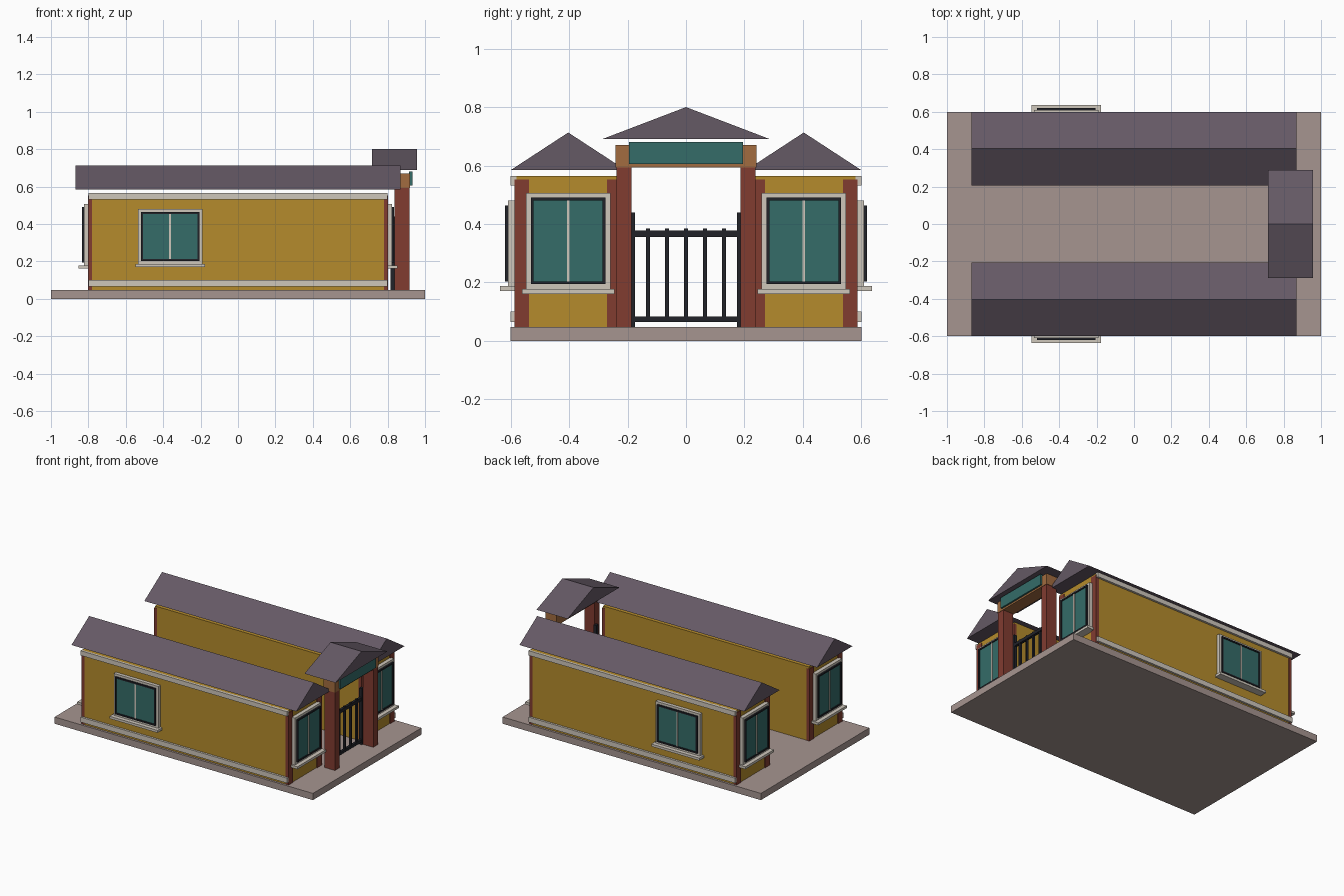
import bpy

if "Cube" in bpy.data.objects:
    bpy.data.objects.remove(bpy.data.objects["Cube"])


def mat(name, rgb):
    m = bpy.data.materials.new(name)
    m.diffuse_color = (*rgb, 1)
    m.use_nodes = True
    m.node_tree.nodes["Principled BSDF"].inputs["Base Color"].default_value = m.diffuse_color
    return m


STONE = mat("stone", (0.38, 0.30, 0.28))
YELLOW = mat("ochre", (0.46, 0.26, 0.025))
RED = mat("brick_red", (0.22, 0.045, 0.03))
CREAM = mat("cream", (0.62, 0.57, 0.50))
ROOF = mat("slate_purple", (0.13, 0.10, 0.13))
GLASS = mat("teal", (0.035, 0.15, 0.14))
DARK = mat("dark_metal", (0.015, 0.016, 0.022))
WOOD = mat("wood", (0.36, 0.15, 0.05))


def mesh(name, verts, faces, material):
    me = bpy.data.meshes.new(name)
    me.from_pydata(verts, [], faces)
    me.materials.append(material)
    ob = bpy.data.objects.new(name, me)
    bpy.context.collection.objects.link(ob)
    return ob


def box(name, x, y, z, material):
    """Box from (min, max) ranges on each axis."""
    x, y, z = sorted(x), sorted(y), sorted(z)
    verts = [(a, b, c) for a in x for b in y for c in z]
    faces = [(0, 1, 3, 2), (4, 6, 7, 5), (0, 4, 5, 1),
             (2, 3, 7, 6), (0, 2, 6, 4), (1, 5, 7, 3)]
    return mesh(name, verts, faces, material)


def gable(name, x, yc, half, z):
    """Closed triangular roof with its ridge along x."""
    verts = [(a, b, c) for a in x
             for b, c in ((yc - half, z[0]), (yc + half, z[0]), (yc, z[1]))]
    faces = [(0, 2, 1), (3, 4, 5), (0, 1, 4, 3), (1, 2, 5, 4), (2, 0, 3, 5)]
    return mesh(name, verts, faces, ROOF)


def window(name, axis, side, wall, c, hw, z0, z1):
    """Window on a wall facing +-axis; c is its centre along the wall."""
    def slab(part, half, out, za, zb, material, start=0.0):
        along = (c - half, c + half)
        depth = (side * (wall + start), side * (wall + out))
        x, y = (depth, along) if axis == "x" else (along, depth)
        box(f"{name}_{part}", x, y, (za, zb), material)

    slab("surround", hw, 0.024, z0, z1, CREAM, -0.005)
    slab("sill", hw + 0.014, 0.052, z0 - 0.017, z0, CREAM, -0.005)
    i, o, t = hw - 0.026, hw - 0.016, 0.01      # inner and outer sash sizes
    a, b = z0 + 0.026, z1 - 0.026
    slab("glass", i, 0.029, a, b, GLASS, 0.02)
    slab("sash_top", o, 0.035, b, b + t, DARK, 0.02)
    slab("sash_bottom", o, 0.035, a - t, a, DARK, 0.02)
    for s in (-1, 1):
        u = sorted((c + s * i, c + s * o))
        d = (side * (wall + 0.02), side * (wall + 0.035))
        x, y = (d, u) if axis == "x" else (u, d)
        box(f"{name}_sash_side", x, y, (a, b), DARK)
    slab("mullion", 0.005, 0.034, a, b, CREAM, 0.025)


# Ground slab
box("base_slab", (-1, 1), (-0.6, 0.6), (0, 0.047), STONE)

# Two long houses, mirrored in y
for s, label in ((-1, "front"), (1, "back")):
    yc = s * 0.403
    box(f"{label}_house_walls", (-0.797, 0.797), (s * 0.22, s * 0.585), (0.047, 0.565), YELLOW)
    gable(f"{label}_house_roof", (-0.87, 0.87), yc, 0.196, (0.585, 0.713))
    for part, z in (("plinth", (0.065, 0.10)), ("cornice", (0.532, 0.565))):
        box(f"{label}_{part}_trim", (-0.8, 0.8), (s * 0.58, s * 0.60), z, CREAM)
    window(f"{label}_side_window", "y", s, 0.585, -0.363, 0.172, 0.187, 0.48)
    for e, end in ((-1, "left"), (1, "right")):
        window(f"{label}_{end}_window", "x", e, 0.80, yc, 0.144, 0.178, 0.506)
        # corner pilasters
        for y in ((0.537, 0.586), (0.219, 0.270)):
            box(f"{label}_{end}_pilaster", (e * 0.78, e * 0.802),
                (s * y[0], s * y[1]), (0.047, 0.552), RED)
    # Gate pillar and gate end post
    box(f"{label}_gate_pillar", (0.837, 0.917), (s * 0.186, s * 0.238), (0.047, 0.593), RED)
    box(f"{label}_gate_post", (0.815, 0.837), (s * 0.175, s * 0.197), (0.047, 0.44), DARK)

# Gate lintel, blank sign board and roof
box("gate_lintel", (0.832, 0.92), (-0.241, 0.241), (0.593, 0.67), WOOD)
box("sign_board", (0.915, 0.932), (-0.195, 0.195), (0.605, 0.68), GLASS)
gable("gate_roof", (0.716, 0.956), 0, 0.288, (0.69, 0.80))

# Gate rails and bars
for name, z in (("top", (0.356, 0.378)), ("bottom", (0.065, 0.084))):
    box(f"gate_{name}_rail", (0.817, 0.835), (-0.18, 0.18), z, DARK)
for k in range(-2, 3):
    y = k * 0.065
    box("gate_bar", (0.819, 0.833), (y - 0.007, y + 0.007), (0.066, 0.384), DARK)
